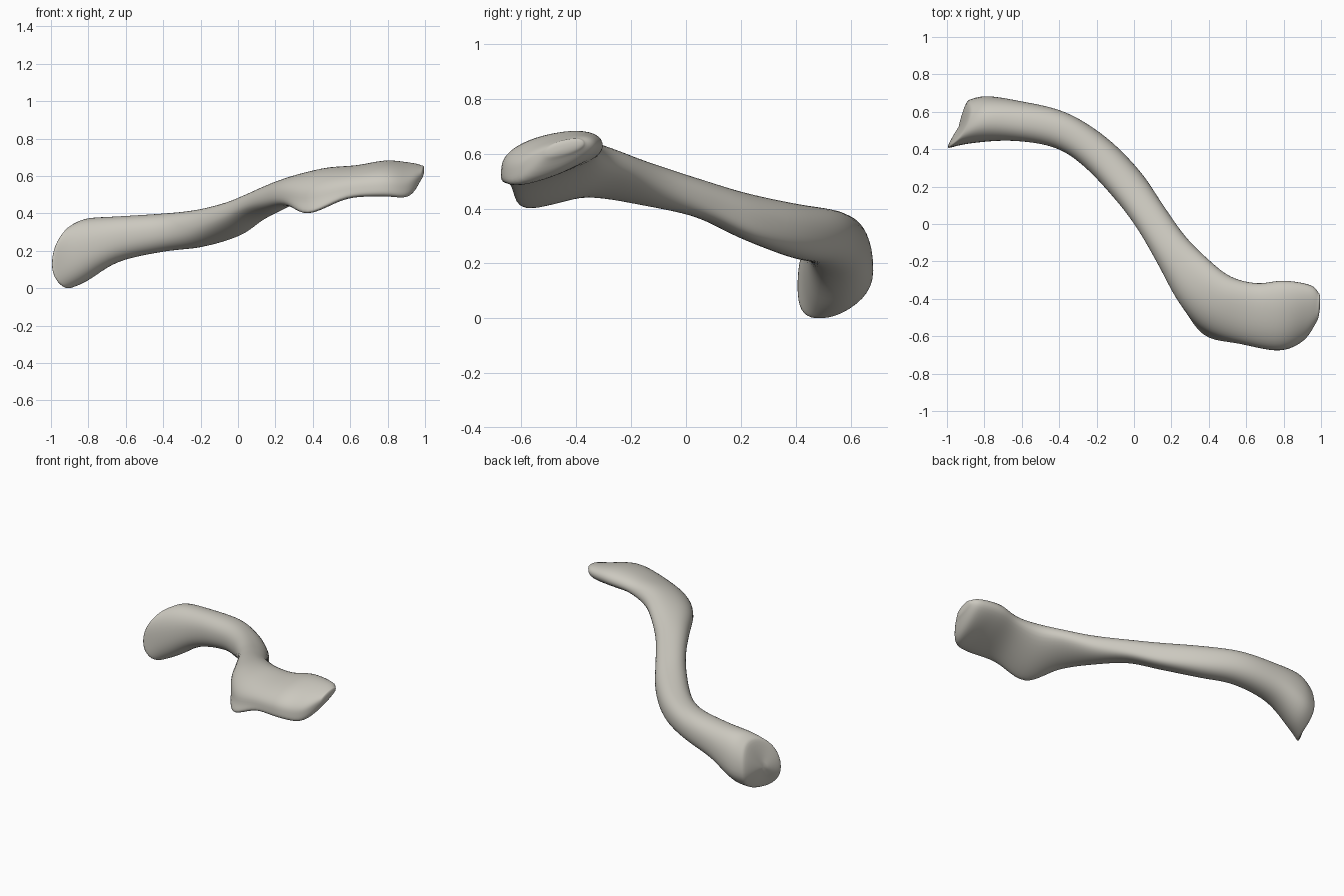
import bpy, bmesh, math
from mathutils import Vector

cube = bpy.data.objects.get("Cube")
if cube:
    bpy.data.objects.remove(cube, do_unlink=True)

RING_POINTS = 40
STEPS = 6

# Cross-sections along the bone:
# front edge, back edge, top height, bottom height, keel lean, inward bow of top and bottom
SECTIONS = [
    ((-.995, .405, .14), (-.885, .665, .16), .35, .01, .3, .055),
    ((-.88, .43, .18), (-.79, .685, .18), .385, .045, .25, .03),
    ((-.66, .445, .27), (-.62, .66, .26), .395, .15, .1, 0),
    ((-.43, .41, .31), (-.37, .6, .31), .41, .205, 0, 0),
    ((-.27, .31, .33), (-.15, .465, .32), .43, .23, -.1, 0),
    ((-.1, .13, .39), (.03, .285, .36), .47, .295, -.3, 0),
    ((.02, -.03, .45), (.15, .11, .43), .52, .375, -.3, 0),
    ((.13, -.22, .49), (.27, -.06, .49), .575, .42, 0, 0),
    ((.24, -.42, .51), (.4, -.19, .55), .62, .46, .3, 0),
    ((.38, -.575, .49), (.52, -.28, .58), .645, .45, .75, 0),
    ((.58, -.64, .54), (.66, -.315, .61), .66, .515, .5, 0),
    ((.78, -.675, .56), (.8, -.3, .635), .685, .525, .45, 0),
    ((.91, -.62, .555), (.945, -.325, .64), .665, .53, .45, 0),
    ((.978, -.52, .61), (.988, -.37, .645), .66, .6, .2, 0),
]


def catmull(a, b, c, d, t):
    return (b * 2 + (c - a) * t + (a * 2 - b * 5 + c * 4 - d) * t ** 2
            + (b * 3 - a - c * 3 + d) * t ** 3) / 2


def section_ring(front, back, top, bottom, lean, bow):
    """Tilted oval whose lower half leans towards one edge."""
    centre, side = (front + back) / 2, (front - back) / 2
    ring = []
    for i in range(RING_POINTS):
        angle = math.tau * i / RING_POINTS
        c, s = math.cos(angle), math.sin(angle)
        c = math.copysign(abs(c) ** .9, c)
        s = math.copysign(abs(s) ** .9, s)
        height = top - centre.z if s > 0 else centre.z - bottom
        ring.append(centre + side * (c + lean * max(0, -s) ** 2)
                    + Vector((bow * s * s, 0, height * s)))
    return ring


def middle(ring):
    return sum(ring, Vector()) / len(ring)


def dome(ring, neighbour, depth):
    """Shrinking rings that close an end with a rounded rim."""
    centre = middle(ring)
    out = (centre - middle(neighbour)).normalized()
    rings = []
    for k in range(1, 7):
        angle = math.pi / 2 * k / 7
        offset = out * depth * math.sin(angle)
        rings.append([centre + (p - centre) * math.cos(angle) + offset for p in ring])
    return rings, centre + out * depth


# Smooth loft through the sections
keys = [(Vector(f), Vector(b), *rest) for f, b, *rest in SECTIONS]
rings = []
for i in range(len(keys) - 1):
    around = [keys[max(0, min(len(keys) - 1, i + j))] for j in (-1, 0, 1, 2)]
    for step in range(STEPS):
        rings.append(section_ring(*(catmull(*values, step / STEPS)
                                    for values in zip(*around))))
rings.append(section_ring(*keys[-1]))

# Rounded ends
inner_cap, inner_tip = dome(rings[0], rings[STEPS], .025)
outer_cap, outer_tip = dome(rings[-1], rings[-STEPS], .018)
rings = inner_cap[::-1] + rings + outer_cap

bm = bmesh.new()
loops = [[bm.verts.new(p) for p in ring] for ring in rings]
for a, b in zip(loops, loops[1:]):
    for i in range(RING_POINTS):
        j = (i + 1) % RING_POINTS
        bm.faces.new((a[i], a[j], b[j], b[i]))
for loop, tip in ((loops[0], inner_tip), (loops[-1], outer_tip)):
    point = bm.verts.new(tip)
    for i in range(RING_POINTS):
        bm.faces.new((loop[i], loop[(i + 1) % RING_POINTS], point))

# Soften the surface slightly
for _ in range(3):
    bmesh.ops.smooth_vert(bm, verts=bm.verts, factor=.5,
                          use_axis_x=True, use_axis_y=True, use_axis_z=True)
bmesh.ops.recalc_face_normals(bm, faces=bm.faces)
for face in bm.faces:
    face.smooth = True
mesh = bpy.data.meshes.new("collar_bone")
bm.to_mesh(mesh)
bm.free()

# Bone colour
bone = bpy.data.materials.new("pale_bone")
bone.use_nodes = True
colour = (.6, .58, .52, 1)
bone.diffuse_color = colour
shader = bone.node_tree.nodes["Principled BSDF"]
shader.inputs["Base Color"].default_value = colour
shader.inputs["Roughness"].default_value = .7
mesh.materials.append(bone)

collar_bone = bpy.data.objects.new("collar_bone", mesh)
bpy.context.collection.objects.link(collar_bone)

# Rest on the ground
lowest = min(v.co.z for v in mesh.vertices)
for v in mesh.vertices:
    v.co.z -= lowest
